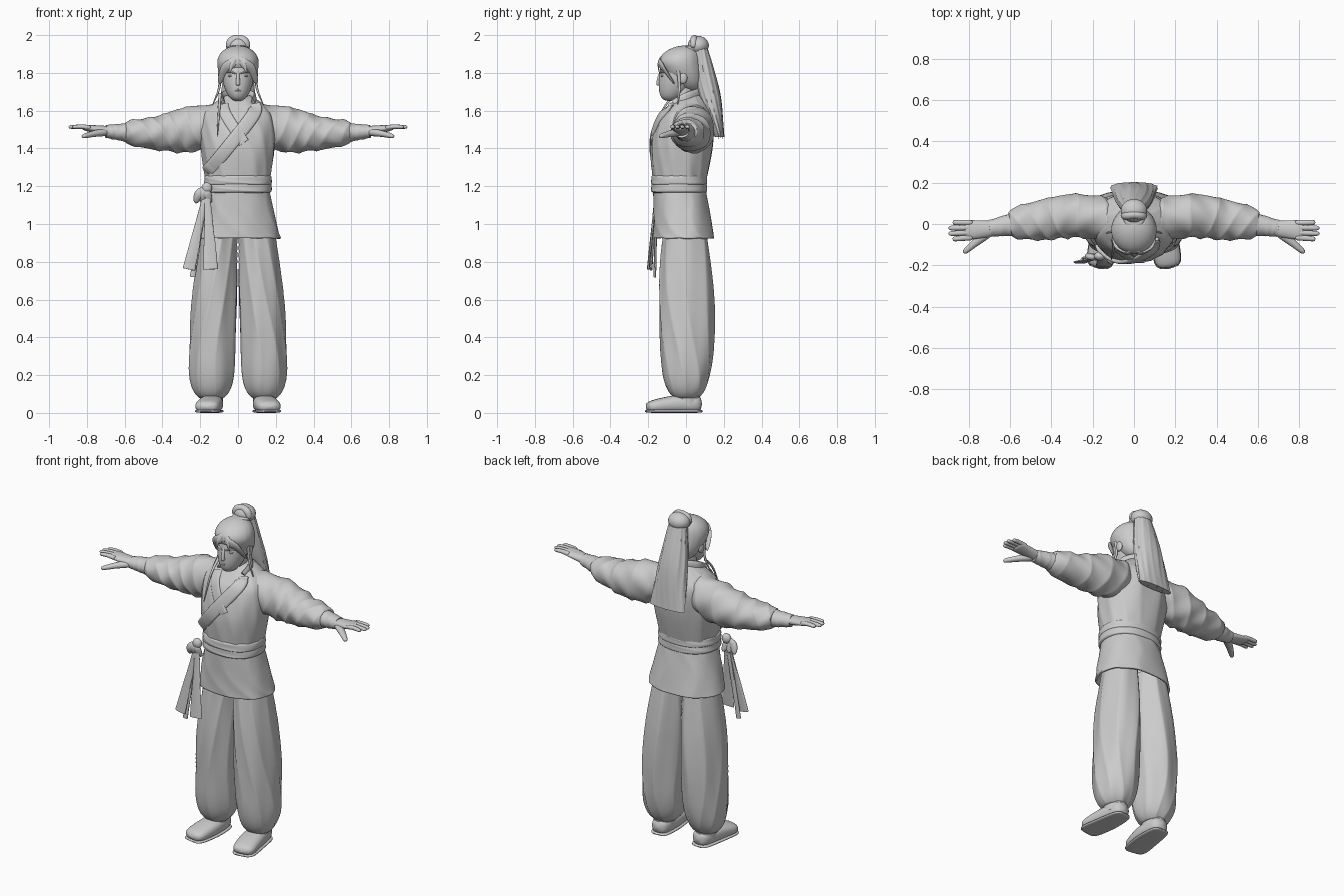
import bpy
import math
from math import sin, cos, pi
from mathutils import Vector
from mathutils.bvhtree import BVHTree

if "Cube" in bpy.data.objects:
    bpy.data.objects.remove(bpy.data.objects["Cube"])

grey = (0.6, 0.6, 0.6, 1)
clay = bpy.data.materials.new("plain grey")
clay.use_nodes = True
clay.diffuse_color = grey
clay.node_tree.nodes["Principled BSDF"].inputs["Base Color"].default_value = grey

FORWARD_BACK, UPRIGHT = Vector((0, 1, 0)), Vector((0, 0, 1))
SIDES = (("left", 1), ("right", -1))
built = []


# Thickness rules along a part
def plain(u):
    return 1


def rounded(u):
    return math.sqrt(max(0, 1 - abs(2 * u - 1) ** 6))


def leaf(u):
    return max(0, sin(pi * u)) ** 0.6


def pointed(u):
    return math.sqrt(1 - u)


def gathered(amount):
    return lambda u: 1 - amount * u ** 8


# Cloth folds and hair grooves
def crease(angle):
    return 1 - 2 * abs(sin(angle)) ** 0.7


def folds(across, along, depth):
    def scale(u, t):
        sharp = crease(across * t + along * u + sin(t + 5 * u))
        soft = sin((across + 3) * t - 1.6 * along * u)
        return 1 + depth * (sharp + soft / 2)
    return scale


def spline(points, u):
    """Smooth curve through the points, at u from 0 to 1."""
    last = len(points) - 1
    i = min(int(u * last), last - 1)
    t = u * last - i
    a, b, c, d = (Vector(points[max(0, min(last, i + k))]) for k in (-1, 0, 1, 2))
    return b + t / 2 * (c - a + t * (2 * a - 5 * b + 4 * c - d + t * (3 * (b - c) + d - a)))


def finish(obj, name):
    obj.name = name
    obj.data.materials.append(clay)
    built.append(obj)
    return obj


def sweep(name, path, sizes, shape=plain, fold=None, ref=FORWARD_BACK, axis=None,
          sides=24, steps=24, square=1.0, mirror=1, cap=True):
    """Sweep an oval, sized by (half width, half depth) pairs, along a path."""
    sizes = sizes if len(sizes) > 1 else sizes * 2
    verts, faces = [], []
    for k in range(steps + 1):
        u = k / steps
        ahead, behind = min(1, u + 0.5 / steps), max(0, u - 0.5 / steps)
        along = axis or (spline(path, ahead) - spline(path, behind)).normalized()
        up = (ref - along * ref.dot(along)).normalized()
        across = up.cross(along)
        width, depth = spline(sizes, u) * max(shape(u), 0.02)
        for j in range(sides):
            t = 2 * pi * j / sides
            grow = fold(u, t) if fold else 1
            c = math.copysign(abs(cos(t)) ** square, cos(t)) * width * grow
            d = math.copysign(abs(sin(t)) ** square, sin(t)) * depth * grow
            co = spline(path, u) + across * c + up * d
            verts.append((co.x * mirror, co.y, co.z))
    for k in range(steps):
        for j in range(sides):
            a, b = k * sides + j, k * sides + (j + 1) % sides
            faces.append((a, b, b + sides, a + sides))
    if cap:
        faces.append(tuple(reversed(range(sides))))
        faces.append(tuple(range(steps * sides, len(verts))))
    if mirror < 0:
        faces = [face[::-1] for face in faces]
    mesh = bpy.data.meshes.new(name)
    mesh.from_pydata(verts, [], faces)
    obj = bpy.data.objects.new(name, mesh)
    bpy.context.collection.objects.link(obj)
    return finish(obj, name)


def ball(name, location, scale):
    bpy.ops.mesh.primitive_uv_sphere_add(segments=28, ring_count=18, location=location)
    bpy.context.object.scale = scale
    return finish(bpy.context.object, name)


# Jacket body, flared skirt and sash
torso = sweep("jacket_body",
              [(0, -0.035, 1.2), (0, -0.022, 1.4), (0, 0, 1.55), (0, 0.01, 1.62), (0, 0.02, 1.68)],
              [(0.165, 0.137), (0.195, 0.165), (0.2, 0.15), (0.155, 0.11), (0.065, 0.06)],
              axis=UPRIGHT, sides=96, steps=40, square=0.9, fold=folds(6, 5, 0.015))
skirt = sweep("jacket_skirt", [(0, -0.01, 0.925), (0, -0.035, 1.2)], [(0.226, 0.162), (0.162, 0.137)],
              axis=UPRIGHT, sides=96, square=0.9, cap=False, fold=folds(4, 3, 0.012))
cloth = skirt.modifiers.new("cloth thickness", "SOLIDIFY")
cloth.thickness = 0.012
for label, low in (("lower", 1.16), ("upper", 1.2)):
    sweep(f"{label}_sash_band", [(0, -0.037, low), (0, -0.037, low + 0.065)], [(0.182, 0.15), (0.176, 0.146)],
          rounded, axis=UPRIGHT, sides=64, square=0.9, fold=folds(1, 4, 0.008))

# Crossed lapels laid on the chest, and the collar behind the neck
chest = BVHTree.FromPolygons([v.co for v in torso.data.vertices], [f.vertices for f in torso.data.polygons])


def lapel(name, route, width, thickness):
    path = []
    for k in range(13):
        x, z = spline(route, k / 12)
        hit = chest.ray_cast(Vector((x, -1, z)), FORWARD_BACK)[0]
        path.append((x, hit.y, z))
    sweep(name, path, [(width, thickness)], sides=16, steps=48, square=0.6)


lapel("right_lapel", [(-0.08, 1.63), (-0.06, 1.57), (0.03, 1.43)], 0.03, 0.008)
lapel("left_lapel", [(0.085, 1.63), (0.075, 1.57), (-0.09, 1.36), (-0.16, 1.28)], 0.036, 0.012)
sweep("back_collar", [(x * 0.08, y, z) for x, y, z in
                      ((-1, -0.06, 1.63), (-1, 0.01, 1.67), (0, 0.075, 1.69), (1, 0.01, 1.67), (1, -0.06, 1.63))],
      [(0.012, 0.03)], ref=UPRIGHT, sides=14)

# Sash knot, loops and hanging tails on the right hip
knot = Vector((-0.165, -0.155, 1.19))
ball("sash_knot", knot, (0.028, 0.022, 0.03))
for i in range(3):
    drop = Vector((0.04 * i - 0.06, 0.01, -0.08))
    bulge = Vector((-0.01, -0.01, 0.01))
    sweep(f"sash_loop_{i + 1}", [knot, knot + drop / 2 + bulge, knot + drop], [(0.024, 0.016)], leaf)
for label, end, width in (("front", (-0.145, -0.2, 0.76), 0.04), ("side", (-0.26, -0.185, 0.76), 0.034),
                          ("under", (-0.24, -0.165, 0.72), 0.015)):
    middle = knot.lerp(Vector(end), 0.5)
    sweep(f"sash_tail_{label}", [knot, middle, end], [(0.012, 0.007), (width, 0.007)],
          square=0.8, fold=folds(2, 3, 0.06))

for side, s in SIDES:
    # Baggy trousers gathered at the ankle
    sweep(f"{side}_trouser_leg", [(0.097, -0.005, 0.99), (0.13, 0.005, 0.45), (0.14, 0, 0.08)],
          [(0.092, 0.11), (0.118, 0.145), (0.126, 0.14), (0.13, 0.127)], gathered(0.5), axis=-UPRIGHT,
          sides=128, steps=64, mirror=s, fold=folds(4, 2.5, 0.026))
    sweep(f"{side}_ankle_wrap", [(0.14, 0, 0.04), (0.14, 0, 0.11)], [(0.06, 0.075)], axis=UPRIGHT, mirror=s)

    # Soft shoe on a flat sole, toes turned out
    sweep(f"{side}_shoe", [(0.135, 0.085, 0.048), (0.145, -0.06, 0.046), (0.17, -0.212, 0.03)],
          [(0.05, 0.048), (0.066, 0.046), (0.066, 0.03)], rounded, ref=UPRIGHT, square=0.8, mirror=s)
    sweep(f"{side}_shoe_sole", [(0.135, 0.09, 0.009), (0.145, -0.06, 0.009), (0.17, -0.217, 0.009)],
          [(0.053, 0.009), (0.068, 0.009), (0.069, 0.009)], rounded, ref=UPRIGHT, square=0.6, mirror=s)

    # Wide creased sleeve and wrapped wrist
    sweep(f"{side}_sleeve", [(0.1, 0.02, 1.53), (0.28, 0.04, 1.497), (0.44, 0.02, 1.48), (0.6, 0, 1.487)],
          [(0.1, 0.11), (0.107, 0.12), (0.1, 0.09), (0.09, 0.077)], gathered(0.35), ref=UPRIGHT,
          sides=64, steps=90, mirror=s, fold=folds(1, 16, 0.042))
    sweep(f"{side}_wrist_wrap", [(0.57, 0, 1.484), (0.7, -0.022, 1.49)], [(0.058, 0.053), (0.04, 0.034)],
          ref=UPRIGHT, mirror=s, fold=folds(0, 12, 0.025))

    # Hand: palm, four fingers and a thumb
    sweep(f"{side}_palm", [(0.67, -0.022, 1.49), (0.825, -0.03, 1.512)], [(0.037, 0.028), (0.05, 0.015)],
          rounded, ref=UPRIGHT, mirror=s)
    for i in range(4):
        k = i - 1.5
        tip = 0.9 - 0.01 * k * k
        sweep(f"{side}_finger_{i + 1}",
              [(0.78, 0.024 * k - 0.03, 1.51), (0.83, 0.025 * k - 0.031, 1.515), (tip, 0.027 * k - 0.033, 1.513)],
              [(0.014, 0.013), (0.012, 0.01)], rounded, ref=UPRIGHT, sides=12, mirror=s)
    sweep(f"{side}_thumb", [(0.69, -0.03, 1.488), (0.76, -0.085, 1.478), (0.825, -0.14, 1.463)],
          [(0.026, 0.022), (0.013, 0.012)], rounded, ref=UPRIGHT, sides=14, mirror=s)

    # Ears, eyes, brows and hair framing the face
    ball(f"{side}_ear", (s * 0.092, -0.015, 1.775), (0.012, 0.022, 0.032))
    ball(f"{side}_eye", (s * 0.036, -0.125, 1.784), (0.017, 0.009, 0.006))
    sweep(f"{side}_brow", [(0.01, -0.14, 1.795), (0.036, -0.131, 1.804), (0.066, -0.108, 1.803)],
          [(0.006, 0.005)], leaf, ref=UPRIGHT, sides=10, mirror=s)
    sweep(f"{side}_fringe", [(0, -0.12, 1.89), (0.03, -0.138, 1.855), (0.07, -0.115, 1.82), (0.1, -0.06, 1.74)],
          [(0.026, 0.01)], leaf, sides=16, mirror=s)
    sweep(f"{side}_forelock", [(0.015, -0.135, 1.875), (0.032, -0.146, 1.845), (0.045, -0.142, 1.8)],
          [(0.014, 0.006)], pointed, sides=10, mirror=s)
    sweep(f"{side}_long_strand", [(0.097, -0.04, 1.81), (0.1, -0.035, 1.72), (0.135, -0.045, 1.63)],
          [(0.009, 0.01)], pointed, sides=10, mirror=s)

# Head and neck
sweep("neck", [(0, 0.01, 1.58), (0, -0.015, 1.74)], [(0.058, 0.06), (0.052, 0.058)], axis=UPRIGHT)
sweep("face", [(0, -0.085, 1.65), (0, -0.045, 1.78), (0, -0.04, 1.92)], [(0.073, 0.087), (0.097, 0.106)],
      lambda u: math.sqrt(max(0, sin(pi * u))), axis=UPRIGHT, sides=48, steps=40)
sweep("nose", [(0, -0.132, 1.81), (0, -0.145, 1.765), (0, -0.145, 1.733)], [(0.007, 0.006), (0.013, 0.012)],
      rounded, sides=14)
for label, z in (("upper", 1.711), ("lower", 1.704)):
    sweep(f"{label}_lip", [(-0.024, -0.133, z), (0, -0.139, z), (0.024, -0.133, z)], [(0.005, 0.004)],
          leaf, ref=UPRIGHT, sides=10)

# Pulled-back hair, top knot and ponytail
sweep("hair_cap", [(0, 0.03, 1.7), (0, -0.03, 1.85), (0, -0.01, 1.945)], [(0.11, 0.112)], leaf,
      axis=UPRIGHT, sides=64, steps=40, fold=folds(11, 0, 0.004))
ball("top_knot", (0, 0.065, 1.945), (0.064, 0.056, 0.05))
sweep("top_knot_coil", [(-0.05, 0.04, 1.93), (-0.035, 0.04, 1.968), (0, 0.045, 1.979), (0.035, 0.04, 1.968),
                        (0.05, 0.04, 1.93)], [(0.022, 0.02)], rounded, sides=16)
sweep("hair_tie", [(0, 0.03, 1.9), (0, 0.03, 1.945)], [(0.052, 0.048)], rounded, axis=UPRIGHT)
sweep("ponytail", [(0, 0.075, 1.93), (0, 0.12, 1.7), (0, 0.178, 1.46)], [(0.055, 0.04), (0.09, 0.06), (0.115, 0.025)],
      axis=-UPRIGHT, sides=112, steps=32, fold=folds(7, 1, 0.025))
for i in range(5):
    k = i - 2
    back = -0.012 * abs(k)
    sweep(f"ponytail_lock_{i + 1}", [(0.02 * k, 0.11 + back, 1.9), (0.036 * k, 0.165 + back, 1.7),
                                     (0.05 * k, 0.195 + back, 1.45)], [(0.012, 0.009)], pointed, sides=10)
sweep("chest_strand", [(-0.095, -0.05, 1.69), (-0.1, -0.12, 1.61), (-0.11, -0.175, 1.46)],
      [(0.009, 0.007)], pointed, sides=10)

# Smooth shading with sharp rims
bpy.ops.object.select_all(action="DESELECT")
for obj in built:
    obj.select_set(True)
bpy.context.view_layer.objects.active = torso
bpy.ops.object.shade_smooth_by_angle(angle=math.radians(50))
